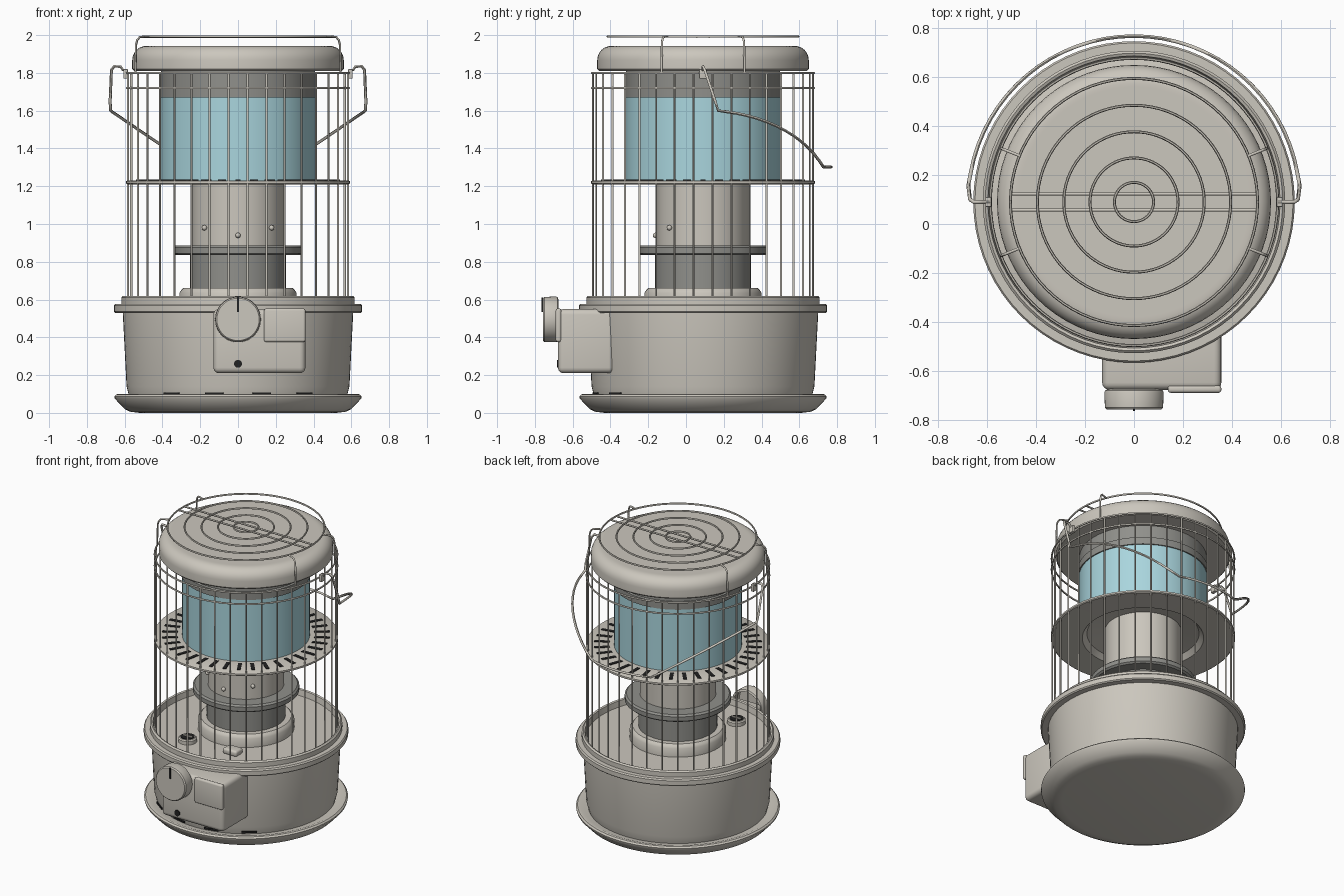
import bpy, bmesh, math
from mathutils import Matrix, Vector

if "Cube" in bpy.data.objects:
    bpy.data.objects.remove(bpy.data.objects["Cube"], do_unlink=True)

CY = 0.09  # axis of the round body


def material(name, rgb):
    m = bpy.data.materials.new(name)
    m.use_nodes = True
    m.diffuse_color = (*rgb, 1)
    m.node_tree.nodes["Principled BSDF"].inputs["Base Color"].default_value = (*rgb, 1)
    return m


BEIGE = material("warm grey enamel", (0.60, 0.57, 0.51))
GREY = material("dark grey metal", (0.28, 0.28, 0.26))
GLASS = material("pale blue glass", (0.40, 0.67, 0.73))
BLACK = material("black", (0.015, 0.015, 0.015))


def finish(ob, mat, angle=35):
    ob.data.materials.append(mat)
    bpy.ops.object.select_all(action="DESELECT")
    ob.select_set(True)
    bpy.context.view_layer.objects.active = ob
    if ob.type == "CURVE":
        bpy.ops.object.convert(target="MESH")
    bpy.ops.object.shade_smooth_by_angle(angle=math.radians(angle))
    return ob


def from_bmesh(name, bm, mat):
    bmesh.ops.recalc_face_normals(bm, faces=bm.faces)
    me = bpy.data.meshes.new(name)
    bm.to_mesh(me)
    bm.free()
    ob = bpy.data.objects.new(name, me)
    bpy.context.collection.objects.link(ob)
    return finish(ob, mat)


def lathe(name, profile, mat, centre=(0, CY, 0), rot=None, steps=72):
    """Spin a (radius, height) profile around its axis."""
    bm = bmesh.new()
    vs = [bm.verts.new((r, 0, z)) for r, z in profile]
    es = [bm.edges.new(p) for p in zip(vs, vs[1:])]
    bmesh.ops.spin(bm, geom=vs + es, cent=(0, 0, 0), axis=(0, 0, 1),
                   angle=math.tau, steps=steps, use_duplicate=False)
    bmesh.ops.remove_doubles(bm, verts=bm.verts, dist=1e-4)
    m = Matrix.Translation(centre) @ (rot or Matrix())
    bmesh.ops.transform(bm, matrix=m, verts=bm.verts)
    return from_bmesh(name, bm, mat)


def box(name, lo, hi, mat, bevel=0.0):
    bm = bmesh.new()
    bmesh.ops.create_cube(bm, size=1)
    lo, hi = Vector(lo), Vector(hi)
    m = Matrix.Translation((lo + hi) / 2) @ Matrix.Diagonal((*(hi - lo), 1))
    bmesh.ops.transform(bm, matrix=m, verts=bm.verts)
    if bevel:
        bmesh.ops.bevel(bm, geom=bm.edges[:], offset=bevel, segments=4,
                        profile=0.5, affect="EDGES")
    return from_bmesh(name, bm, mat)


def wires(name, paths, radius, mat=BEIGE, closed=False):
    cu = bpy.data.curves.new(name, "CURVE")
    cu.dimensions = "3D"
    cu.bevel_depth = radius
    cu.bevel_resolution = 1
    cu.use_fill_caps = True
    for pts in paths:
        s = cu.splines.new("POLY")
        s.points.add(len(pts) - 1)
        for p, co in zip(s.points, pts):
            p.co = (*co, 1)
        s.use_cyclic_u = closed
    ob = bpy.data.objects.new(name, cu)
    bpy.context.collection.objects.link(ob)
    return finish(ob, mat, 60)


def polar(r, deg, z):
    a = math.radians(deg)
    return (r * math.cos(a), CY + r * math.sin(a), z)


def ring(r, z):
    return [polar(r, d, z) for d in range(0, 360, 5)]


def radial_boxes(name, degs, r, z, size, mat):
    bm = bmesh.new()
    for d in degs:
        m = (Matrix.Translation(polar(r, d, z)) @ Matrix.Rotation(math.radians(d), 4, "Z")
             @ Matrix.Diagonal((*size, 1)))
        bmesh.ops.create_cube(bm, size=1, matrix=m)
    return from_bmesh(name, bm, mat)


# Base tray and fuel tank
lathe("base_tray", [(0, 0), (0.52, 0), (0.57, 0.006), (0.60, 0.02), (0.652, 0.075),
                    (0.655, 0.088), (0.645, 0.098), (0.63, 0.1), (0.60, 0.088), (0, 0.088)], BEIGE)
lathe("tank", [(0.575, 0.08), (0.58, 0.1), (0.59, 0.14), (0.61, 0.53), (0.65, 0.53), (0.657, 0.537),
               (0.657, 0.568), (0.65, 0.577), (0.618, 0.577), (0.618, 0.61), (0.608, 0.62),
               (0.597, 0.615), (0.59, 0.575), (0, 0.575)], BEIGE)
radial_boxes("tank_vents", [-90 + a for a in (-37, -12.5, 12.5, 37)], 0.583, 0.103,
             (0.008, 0.1, 0.012), BLACK)

# Burner column
lathe("burner_collar", [(0.31, 0.57), (0.31, 0.635), (0.30, 0.65), (0.29, 0.66), (0.25, 0.66)], BEIGE)
lathe("burner_base", [(0.253, 0.57), (0.253, 0.84)], GREY)
lathe("burner_flange", [(0.24, 0.835), (0.33, 0.835), (0.342, 0.845), (0.342, 0.875),
                        (0.33, 0.886), (0.24, 0.886)], GREY)
lathe("burner_tube", [(0.245, 0.88), (0.245, 1.27)], BEIGE)
for d, z in ((-135, 0.98), (-90, 0.94), (-45, 0.98)):
    bm = bmesh.new()
    bmesh.ops.create_uvsphere(bm, u_segments=12, v_segments=8, radius=0.014,
                              matrix=Matrix.Translation(polar(0.252, d, z)))
    from_bmesh("burner_rivet", bm, BEIGE)

# Slotted heat plate
lathe("heat_plate", [(0.24, 1.265), (0.36, 1.245), (0.39, 1.212), (0.585, 1.21), (0.592, 1.215),
                     (0.592, 1.227), (0.585, 1.231), (0.40, 1.231)], BEIGE)
radial_boxes("heat_plate_slots", range(0, 360, 10), 0.49, 1.232, (0.1, 0.024, 0.005), BLACK)

# Glass chimney and its collar
lathe("glass_chimney", [(0.40, 1.231), (0.41, 1.231), (0.41, 1.68)], GLASS)
lathe("chimney_collar", [(0.41, 1.67), (0.418, 1.67), (0.418, 1.72), (0.408, 1.725),
                         (0.408, 1.82)], GREY)

# Top cap with rounded shoulder
shoulder = [(0.485 + 0.075 * math.cos(math.radians(a)), 1.868 + 0.075 * math.sin(math.radians(a)))
            for a in range(0, 91, 15)]
lathe("top_cap", [(0, 1.815), (0.55, 1.81), (0.56, 1.82)] + shoulder + [(0.47, 1.943), (0, 1.943)], BEIGE)

# Wire guard around the burner
wires("guard_bars", [[polar(0.585, d, 0.575), polar(0.585, d, 1.8)] for d in range(5, 360, 10)], 0.0055)
wires("guard_rings", [ring(0.587, z) for z in (1.80, 1.72)], 0.006, closed=True)

# Top grille with crossbars and legs
wires("grille_rings", [ring(r, 1.993) for r in (0.08, 0.18, 0.287, 0.395, 0.505)], 0.006, closed=True)
wires("grille_crossbars", [[(-0.5, CY + s, 1.99), (0.5, CY + s, 1.99)] for s in (-0.033, 0.033)], 0.006)
wires("grille_legs", [[polar(r, d, z) for r, z in ((0.505, 1.993), (0.56, 1.99), (0.575, 1.975),
                                                   (0.582, 1.95), (0.586, 1.80))]
                      for d in (22, 158, 202, 338)], 0.006)

# Swing handle: hooked ends, then an arc that drops toward the back
hook = [(0.587, CY, 1.80), (0.592, CY, 1.825), (0.615, CY, 1.833), (0.60, 0.085, 1.815)]
hook = [hook[0], (0.592, CY, 1.815), (0.61, CY, 1.815), (0.62, CY, 1.832), (0.655, CY, 1.835),
        (0.67, 0.10, 1.815), (0.677, 0.155, 1.65), (0.675, 0.17, 1.60)]
arc = []
for d in range(10, 171, 5):
    x, y, _ = polar(0.678, d, 0)
    arc.append((x, y, max(1.302, 1.6 - 0.68 * (0.675 - abs(x)))))
left = [(-x, y, z) for x, y, z in reversed(hook)]
wires("carry_handle", [hook + arc + left], 0.008)
for s in (-1, 1):
    box("handle_bracket", (s * 0.595 - 0.012, CY - 0.02, 1.77),
        (s * 0.595 + 0.012, CY + 0.02, 1.82), BEIGE, 0.004)

# Control box with knob, panel and button
FRONT = Matrix.Rotation(math.radians(90), 4, "X")  # lathe axis points to the front
box("control_box", (-0.13, -0.678, 0.21), (0.357, -0.38, 0.55), BEIGE, 0.03)
box("control_panel", (0.138, -0.69, 0.375), (0.357, -0.66, 0.553), BEIGE, 0.012)
lathe("knob", [(0.105, 0), (0.118, 0.005), (0.121, 0.012), (0.119, 0.075), (0.112, 0.083), (0, 0.083)],
      BEIGE, (0, -0.675, 0.495), FRONT, 48)
box("knob_pointer", (-0.005, -0.764, 0.535), (0.005, -0.756, 0.61), BLACK)
lathe("ignition_button", [(0.021, 0), (0.021, 0.007), (0, 0.007)], BLACK,
      (0, -0.677, 0.26), FRONT, 20)

# Filler cap and latch on the deck
fx, fy = -0.185, CY - 0.39
lathe("filler_cap", [(0.06, 0.57), (0.06, 0.60), (0.052, 0.607), (0, 0.607)], BEIGE, (fx, fy, 0), None, 24)
lathe("filler_cap_inlay", [(0.045, 0.605), (0.045, 0.611), (0, 0.611)], BLACK, (fx, fy, 0), None, 24)
box("filler_cap_grip", (fx - 0.035, fy - 0.008, 0.605), (fx + 0.035, fy + 0.008, 0.618), BEIGE, 0.003)
box("deck_latch", (0.1, CY - 0.41, 0.57), (0.21, CY - 0.33, 0.612), BEIGE, 0.015)
